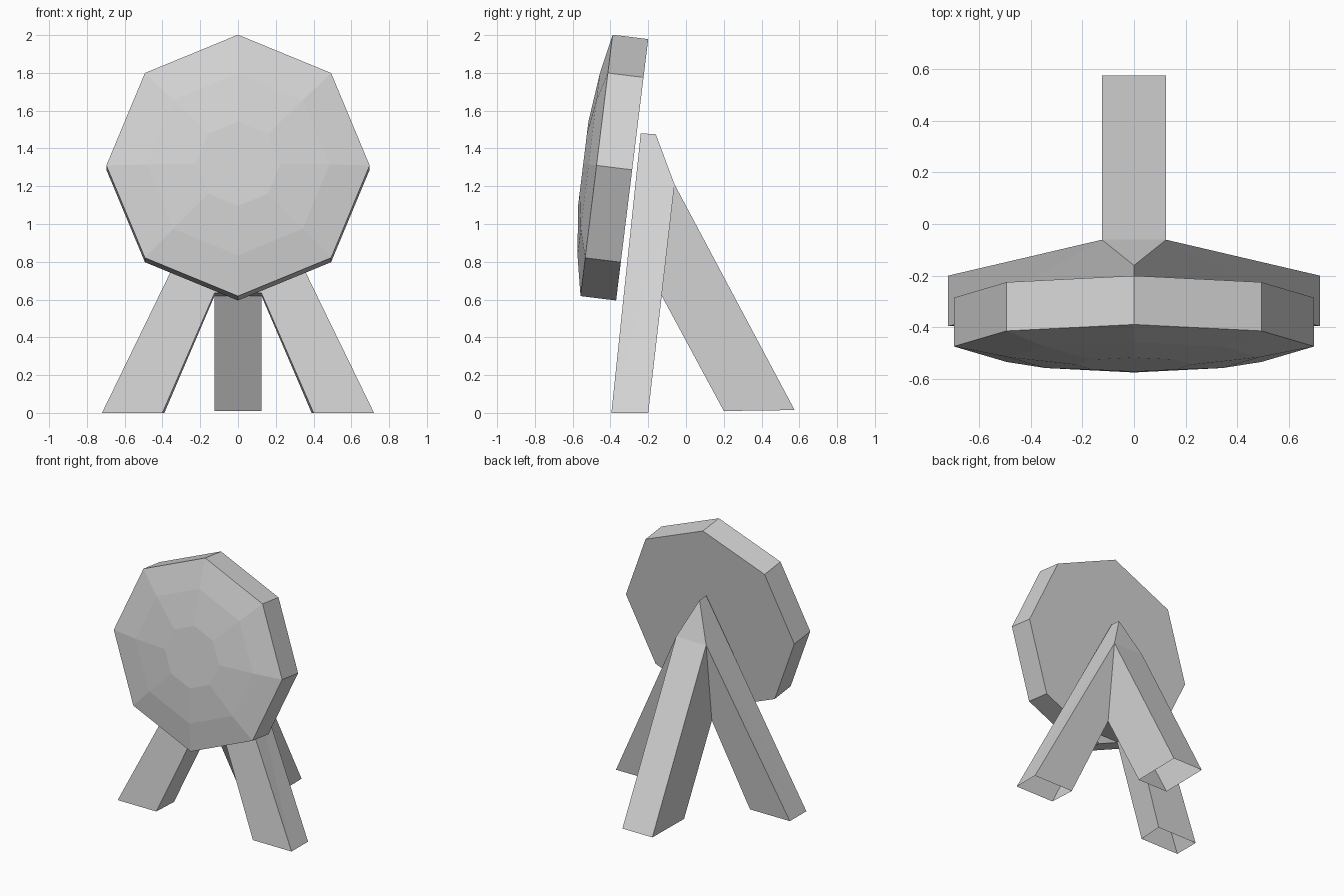
import bpy, bmesh, math
from mathutils import Vector

cube = bpy.data.objects.get("Cube")
if cube:
    bpy.data.objects.remove(cube)

grey = bpy.data.materials.new("light_grey")
grey.use_nodes = True
colour = (0.65, 0.65, 0.65, 1)
grey.diffuse_color = colour
grey.node_tree.nodes["Principled BSDF"].inputs["Base Color"].default_value = colour


def finish(name, bm):
    bmesh.ops.recalc_face_normals(bm, faces=bm.faces)
    mesh = bpy.data.meshes.new(name)
    bm.to_mesh(mesh)
    bm.free()
    mesh.materials.append(grey)
    obj = bpy.data.objects.new(name, mesh)
    bpy.context.collection.objects.link(obj)


# Tilted octagonal disc with a shallow stepped dome on the front
tilt = math.radians(7)
centre = Vector((0, -0.285, 1.287))
normal = Vector((0, -math.cos(tilt), math.sin(tilt)))
up = Vector((0, math.sin(tilt), math.cos(tilt)))
side = Vector((1, 0, 0))
bm = bmesh.new()
rings = []
for radius, depth in [(0.697, 0), (0.697, 0.19), (0.485, 0.232), (0.225, 0.261)]:
    angles = [i * math.tau / 8 for i in range(8)]
    rings.append([bm.verts.new(centre + normal * depth
                               + (side * math.sin(a) + up * math.cos(a)) * radius)
                  for a in angles])
for low, high in zip(rings, rings[1:]):
    for i in range(8):
        j = (i + 1) % 8
        bm.faces.new((low[i], low[j], high[j], high[i]))
bm.faces.new(rings[0])
bm.faces.new(rings[-1])
finish("disc", bm)

# Three-legged stand: a leaning pair in front joined to one leg behind
bm = bmesh.new()


def front(x, z):
    return bm.verts.new((x, -0.395 + 0.105 * z, z))


def back(x, z):
    return bm.verts.new((x, -0.2 + 0.115 * z, z))


half = 0.124
apex_f = front(0, 1.48)
apex_b = bm.verts.new((0, -0.16, 1.475))
corners = []
for s in (-1, 1):
    foot_f, inner_f, crotch_f = front(s * 0.72, 0), front(s * 0.40, 0), front(s * half, 0.635)
    foot_b, inner_b, crotch_b = back(s * 0.72, 0), back(s * 0.39, 0), back(s * half, 0.62)
    shoulder = back(s * half, 1.21)
    # Front leg walls, open at the foot
    bm.faces.new((foot_f, inner_f, crotch_f, apex_f))
    bm.faces.new((foot_b, inner_b, crotch_b, shoulder))
    bm.faces.new((foot_f, foot_b, shoulder))
    bm.faces.new((foot_f, shoulder, apex_b, apex_f))
    bm.faces.new((inner_f, inner_b, crotch_b, crotch_f))
    # Rear leg side wall
    heel = bm.verts.new((s * half, 0.575, 0.015))
    toe = bm.verts.new((s * half, 0.2, 0.01))
    bm.faces.new((shoulder, heel, toe, crotch_b))
    corners.append((crotch_f, crotch_b, shoulder, heel, toe))

(cf, cb, sh, he, to), (cf2, cb2, sh2, he2, to2) = corners
bm.faces.new((cf, cf2, apex_f))
bm.faces.new((cf, cf2, cb2, cb))
bm.faces.new((sh, sh2, apex_b))
bm.faces.new((sh, sh2, he2, he))
bm.faces.new((cb, cb2, to2, to))
finish("tripod_stand", bm)
